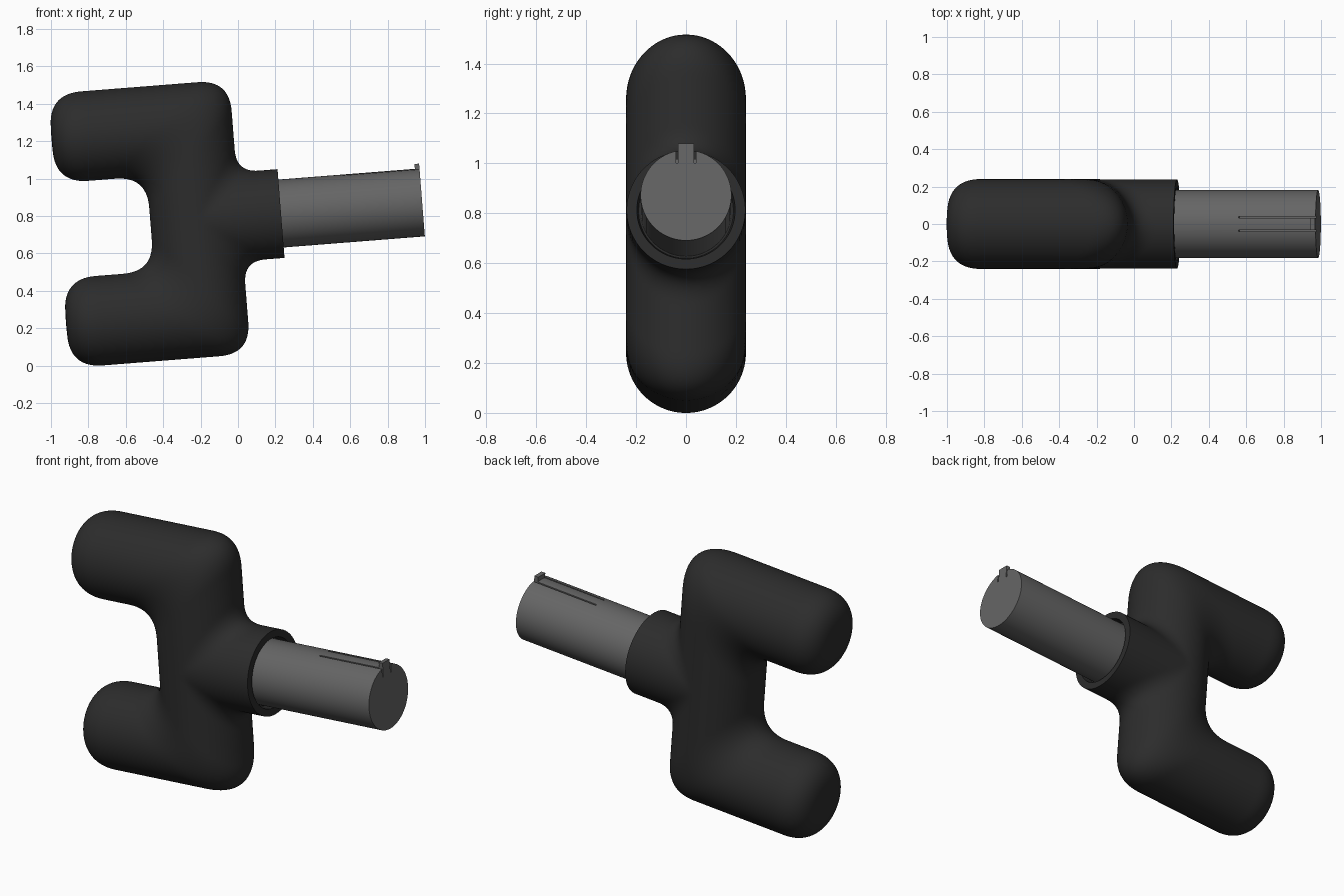
import bpy, bmesh
from math import hypot, radians, pi
from mathutils import Vector, Matrix

if "Cube" in bpy.data.objects:
    bpy.data.objects.remove(bpy.data.objects["Cube"])

ORIGIN, TILT = Vector((0.23, 0, 0.813)), (0, radians(-4.5), 0)


def material(name, v):
    m = bpy.data.materials.new(name)
    m.diffuse_color = (v, v, v, 1)
    m.use_nodes = True
    m.node_tree.nodes["Principled BSDF"].inputs["Base Color"].default_value = m.diffuse_color
    return m


def make(bm, name, mat=None):
    bmesh.ops.recalc_face_normals(bm, faces=bm.faces)
    me = bpy.data.meshes.new(name)
    bm.to_mesh(me)
    bm.free()
    ob = bpy.data.objects.new(name, me)
    bpy.context.collection.objects.link(ob)
    if mat:
        me.materials.append(mat)
    ob.location, ob.rotation_euler = ORIGIN, TILT
    return ob


def activate(ob):
    bpy.ops.object.select_all(action='DESELECT')
    ob.select_set(True)
    bpy.context.view_layer.objects.active = ob


def apply(ob, mod):
    activate(ob)
    bpy.ops.object.modifier_apply(modifier=mod.name)


def rod(bm, x0, x1, z, r, seg=48):
    # cylinder lying along x
    mat = Matrix.Translation(((x0 + x1) / 2, 0, z)) @ Matrix.Rotation(pi / 2, 4, 'Y')
    bmesh.ops.create_cone(bm, cap_ends=True, segments=seg, radius1=r, radius2=r,
                          depth=x1 - x0, matrix=mat)


def box(bm, x0, x1, y0, y1, z0, z1):
    mat = Matrix.Translation(((x0 + x1) / 2, (y0 + y1) / 2, (z0 + z1) / 2)) @ \
        Matrix.Diagonal((x1 - x0, y1 - y0, z1 - z0, 1))
    bmesh.ops.create_cube(bm, size=1, matrix=mat)


def smax(a, b, k):
    h = max(k - abs(a - b), 0)
    return max(a, b) + (h * h / (4 * k) if k > 1e-6 else 0)


def field(v):
    # mitred C-shaped tube with rounded corners, domed arm ends, collar blended on
    a, y, b = v
    q = abs(b) - 0.495
    e = smax(a + 0.46, q, 0.17)
    body = smax(hypot(e, y) - 0.24, 0.3 * (q * q + y * y) - a - 1.192, 0.16)
    tube = max(hypot(b, y) - 0.238, -a - 0.46)
    align = y * y / (hypot(e, y) * hypot(b, y) + 1e-6)
    return -smax(-body, -tube, 0.12 * max(1 - align, 0))


def project(bm):
    h = 1e-4
    steps = [Vector((h, 0, 0)), Vector((0, h, 0)), Vector((0, 0, h))]
    for v in bm.verts:
        f = field(v.co)
        g = Vector([(field(v.co + s) - f) / h for s in steps])
        step = g * (f / max(g.length_squared, 0.2))
        if step.length > 0.05:
            step.length = 0.05
        v.co -= step


# body: rough rods merged by remeshing, then drawn onto the blended surface
bm = bmesh.new()
for z in (0.495, -0.495):
    rod(bm, -1.15, -0.27, z, 0.235)
rod(bm, -0.46, 0.1, 0, 0.238)
bmesh.ops.create_cone(bm, cap_ends=True, segments=48, radius1=0.24, radius2=0.24,
                      depth=1.38, matrix=Matrix.Translation((-0.46, 0, 0)))
body = make(bm, "forked_handle", material("black_rubber", 0.025))
rem = body.modifiers.new("merge", 'REMESH')
rem.mode, rem.voxel_size = 'VOXEL', 0.018
apply(body, rem)

bm = bmesh.new()
bm.from_mesh(body.data)
bmesh.ops.bisect_plane(bm, geom=bm.verts[:] + bm.edges[:] + bm.faces[:], dist=1e-4,
                       plane_co=(0, 0, 0), plane_no=(1, 0, 0), clear_outer=True)
inner = [v for v in bm.verts if not v.is_boundary]
for i in range(6):
    bmesh.ops.smooth_vert(bm, verts=inner, factor=0.5,
                          use_axis_x=True, use_axis_y=True, use_axis_z=True)
    project(bm)
for i in range(2):
    project(bm)

# collar mouth: flat rim and shallow bore
rim = [e for e in bm.edges if e.is_boundary]
for v in {v for e in rim for v in e.verts}:
    v.co.x = 0
for radius, x in ((0.197, 0), (0.19, -0.05)):
    new = bmesh.ops.extrude_edge_only(bm, edges=rim)['geom']
    for v in new:
        if isinstance(v, bmesh.types.BMVert):
            s = radius / hypot(v.co.y, v.co.z)
            v.co = (x, v.co.y * s, v.co.z * s)
    rim = [e for e in new if isinstance(e, bmesh.types.BMEdge) and e.is_boundary]
bmesh.ops.contextual_create(bm, geom=rim)
bmesh.ops.recalc_face_normals(bm, faces=bm.faces)
bm.to_mesh(body.data)
bm.free()
activate(body)
bpy.ops.object.shade_smooth_by_angle(angle=radians(45))

# shaft with two slits that free a spring tongue
grey = material("grey_plastic", 0.13)
bm = bmesh.new()
rod(bm, -0.06, 0.757, 0, 0.182, 72)
shaft = make(bm, "shaft", grey)
bm = bmesh.new()
for s in (-1, 1):
    box(bm, 0.345, 0.80, s * 0.037 - 0.004, s * 0.037 + 0.004, 0.13, 0.25)
cutter = make(bm, "slit_cutter")
cutter.hide_render = True
cut = shaft.modifiers.new("slits", 'BOOLEAN')
cut.operation, cut.object, cut.solver = 'DIFFERENCE', cutter, 'EXACT'
apply(shaft, cut)
bpy.data.objects.remove(cutter)
activate(shaft)
bpy.ops.object.shade_smooth_by_angle(angle=radians(30))

# catch on the tongue tip
bm = bmesh.new()
box(bm, 0.732, 0.757, -0.033, 0.033, 0.15, 0.208)
make(bm, "tongue_catch", grey)
